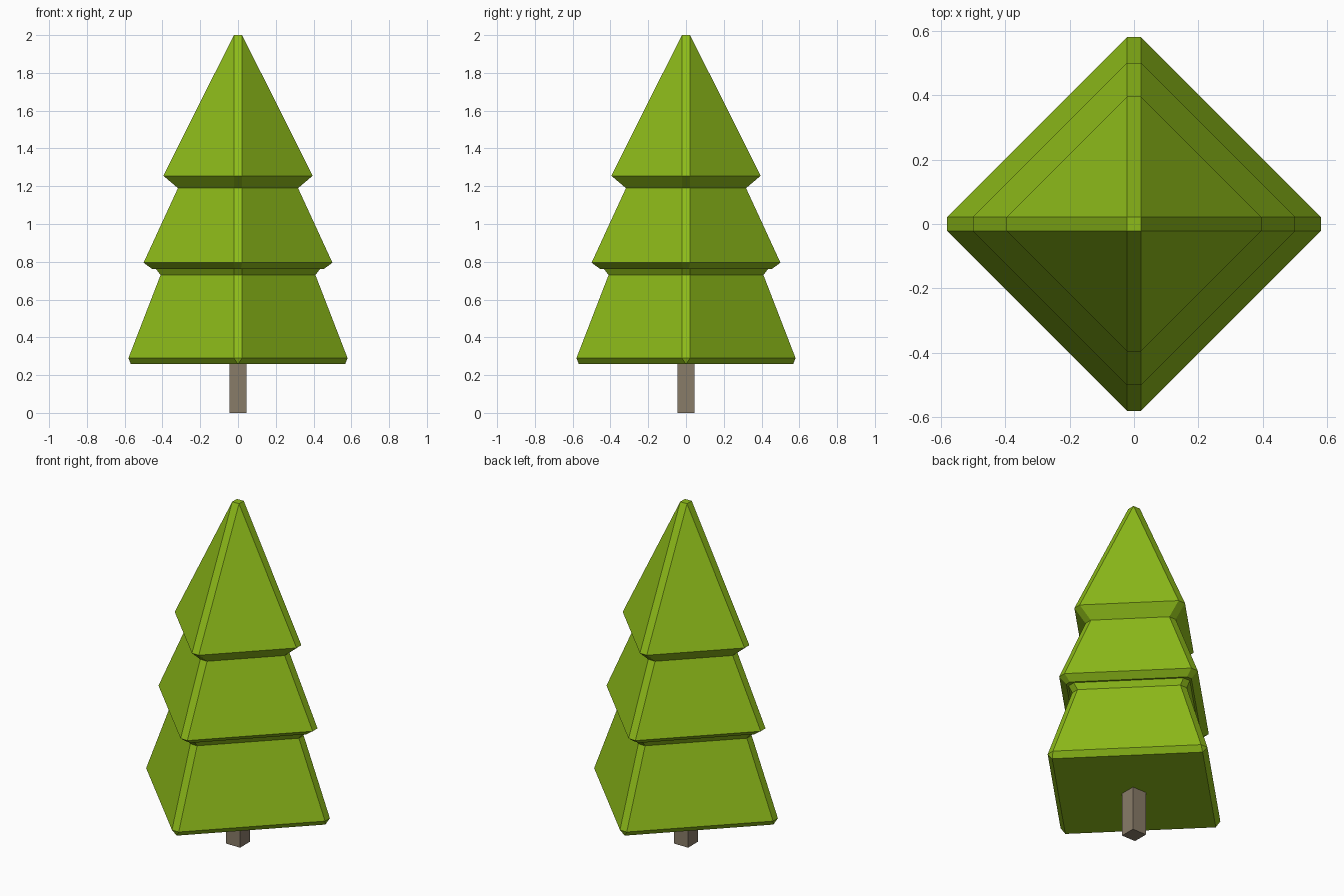
import bpy, bmesh

if "Cube" in bpy.data.objects:
    bpy.data.objects.remove(bpy.data.objects["Cube"])


def material(name, rgb):
    m = bpy.data.materials.new(name)
    m.diffuse_color = (*rgb, 1)
    m.use_nodes = True
    m.node_tree.nodes["Principled BSDF"].inputs["Base Color"].default_value = m.diffuse_color
    return m


def loft(name, rings, mat):
    """Stack of closed rings, capped at both ends."""
    bm = bmesh.new()
    loops = [[bm.verts.new(p) for p in ring] for ring in rings]
    n = len(loops[0])
    for a, b in zip(loops, loops[1:]):
        for i in range(n):
            j = (i + 1) % n
            bm.faces.new((a[i], a[j], b[j], b[i]))
    bm.faces.new(loops[0])
    bm.faces.new(loops[-1])
    bmesh.ops.remove_doubles(bm, verts=bm.verts, dist=0.0005)
    bmesh.ops.recalc_face_normals(bm, faces=bm.faces)
    mesh = bpy.data.meshes.new(name)
    bm.to_mesh(mesh)
    bm.free()
    mesh.materials.append(mat)
    obj = bpy.data.objects.new(name, mesh)
    bpy.context.collection.objects.link(obj)
    return obj


def diamond(z, r, c):
    """Diamond ring with corners cut to half-width c."""
    return [(r, -c, z), (r, c, z), (c, r, z), (-c, r, z),
            (-r, c, z), (-r, -c, z), (-c, -r, z), (c, -r, z)]


green = material("needles", (0.27, 0.50, 0.01))
brown = material("bark", (0.25, 0.20, 0.14))

# Foliage: three flared tiers, as (height, radius, corner half-width)
C = 0.022
profile = [
    (0.258, 0.567, 0.0), (0.29, 0.58, C),                      # bottom tier
    (0.73, 0.41, C), (0.763, 0.435, C),                        # gap
    (0.763, 0.456, 0.015), (0.795, 0.50, C),                   # middle tier
    (1.19, 0.318, C), (1.255, 0.395, C), (2.0, C, C),          # top tier
]
loft("foliage", [diamond(*p) for p in profile], green)

# Trunk: square post
H = 0.045
square = [(H, -H), (H, H), (-H, H), (-H, -H)]
loft("trunk", [[(x, y, z) for x, y in square] for z in (0, 0.27)], brown)
